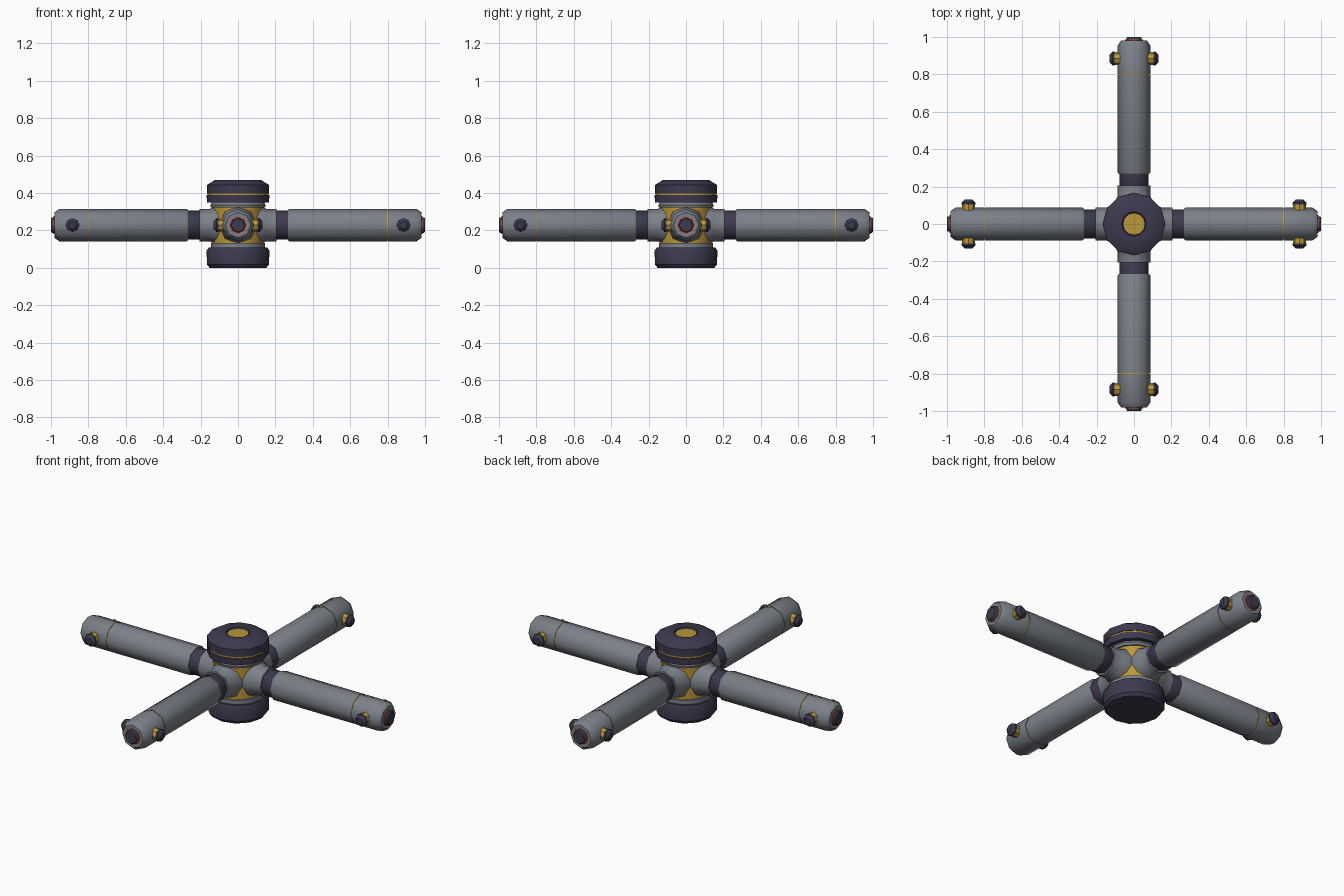
import bpy, bmesh
from math import pi, sin, cos, radians
from mathutils import Matrix

if "Cube" in bpy.data.objects:
    bpy.data.objects.remove(bpy.data.objects["Cube"])


def material(name, rgb):
    m = bpy.data.materials.new(name)
    m.diffuse_color = (*rgb, 1)
    m.use_nodes = True
    m.node_tree.nodes["Principled BSDF"].inputs["Base Color"].default_value = m.diffuse_color
    return m


DARK = material("dark", (0.045, 0.042, 0.075))
YELLOW = material("yellow", (0.50, 0.31, 0.04))
ORANGE = material("orange", (0.55, 0.10, 0.05))
GREY = material("steel", (0.20, 0.22, 0.25))


def lathe(name, profile, sides, mat, matrix=Matrix(), angle=35):
    """Revolve (radius, height) points around z, cap both ends, then place."""
    bm = bmesh.new()
    rings = [[bm.verts.new((r * cos(2 * pi * i / sides), r * sin(2 * pi * i / sides), h))
              for i in range(sides)] for r, h in profile]
    for a, b in zip(rings, rings[1:]):
        for i in range(sides):
            j = (i + 1) % sides
            bm.faces.new((a[i], a[j], b[j], b[i]))
    bm.faces.new(rings[0][::-1])
    bm.faces.new(rings[-1])
    bmesh.ops.recalc_face_normals(bm, faces=bm.faces)
    bm.transform(matrix)
    me = bpy.data.meshes.new(name)
    bm.to_mesh(me)
    bm.free()
    me.materials.append(mat)
    ob = bpy.data.objects.new(name, me)
    bpy.context.collection.objects.link(ob)
    bpy.ops.object.select_all(action='DESELECT')
    ob.select_set(True)
    bpy.context.view_layer.objects.active = ob
    bpy.ops.object.shade_smooth_by_angle(angle=radians(angle))
    return ob


# Central hub
N = 12
lathe("hub_base", [(0.152, 0), (0.166, 0.018), (0.168, 0.09), (0.158, 0.108)], N, DARK)
lathe("hub_lower_ring", [(0.145, 0.105), (0.145, 0.132)], N, GREY)
lathe("hub_body", [(0.135, 0.13), (0.135, 0.325)], N, YELLOW)
lathe("hub_upper_ring", [(0.145, 0.322), (0.148, 0.335), (0.138, 0.352)], N, GREY)
lathe("hub_plate", [(0.166, 0.35), (0.168, 0.388)], N, DARK)
lathe("hub_stripe", [(0.163, 0.385), (0.163, 0.403)], N, YELLOW)
lathe("hub_cap", [(0.167, 0.398), (0.167, 0.442), (0.122, 0.47),
                  (0.066, 0.47), (0.062, 0.46)], N, DARK)
lathe("hub_top_light", [(0.060, 0.45), (0.058, 0.464)], N, YELLOW)

# Four arms around the hub, each built along +x
TO_X = Matrix.Rotation(pi / 2, 4, 'Y')
Z = 0.228
R = 0.087
for k, side in enumerate(("right", "back", "left", "front")):
    arm = Matrix.Translation((0, 0, Z)) @ Matrix.Rotation(k * pi / 2, 4, 'Z')
    m = arm @ TO_X

    def part(name, profile, mat):
        lathe(f"{side}_{name}", profile, 8, mat, m, 46)

    part("socket", [(0.10, 0.07), (0.10, 0.125), (R, 0.15), (R, 0.205)], GREY)
    part("collar", [(0.070, 0.195), (0.078, 0.208), (0.078, 0.275)], DARK)
    part("tube", [(0.082, 0.268), (R, 0.276), (R, 0.797)], GREY)
    part("tube_stripe", [(0.084, 0.79), (0.084, 0.81)], YELLOW)
    part("end_cap", [(R, 0.803), (R, 0.955), (0.068, 0.982)], GREY)
    part("end_ring", [(0.048, 0.975), (0.048, 0.987)], ORANGE)
    part("end_plug", [(0.041, 0.975), (0.041, 0.995), (0.036, 1.0)], DARK)

    # Side knobs on the end cap
    for s, tag in ((1, "left"), (-1, "right")):
        km = arm @ Matrix.Translation((0.885, 0, 0)) @ Matrix.Rotation(-s * pi / 2, 4, 'X')
        lathe(f"{side}_knob_washer_{tag}", [(0.034, 0.06), (0.034, 0.107)], 8, YELLOW, km)
        lathe(f"{side}_knob_head_{tag}",
              [(0.037, 0.104), (0.037, 0.115), (0.020, 0.130)], 8, DARK, km)
